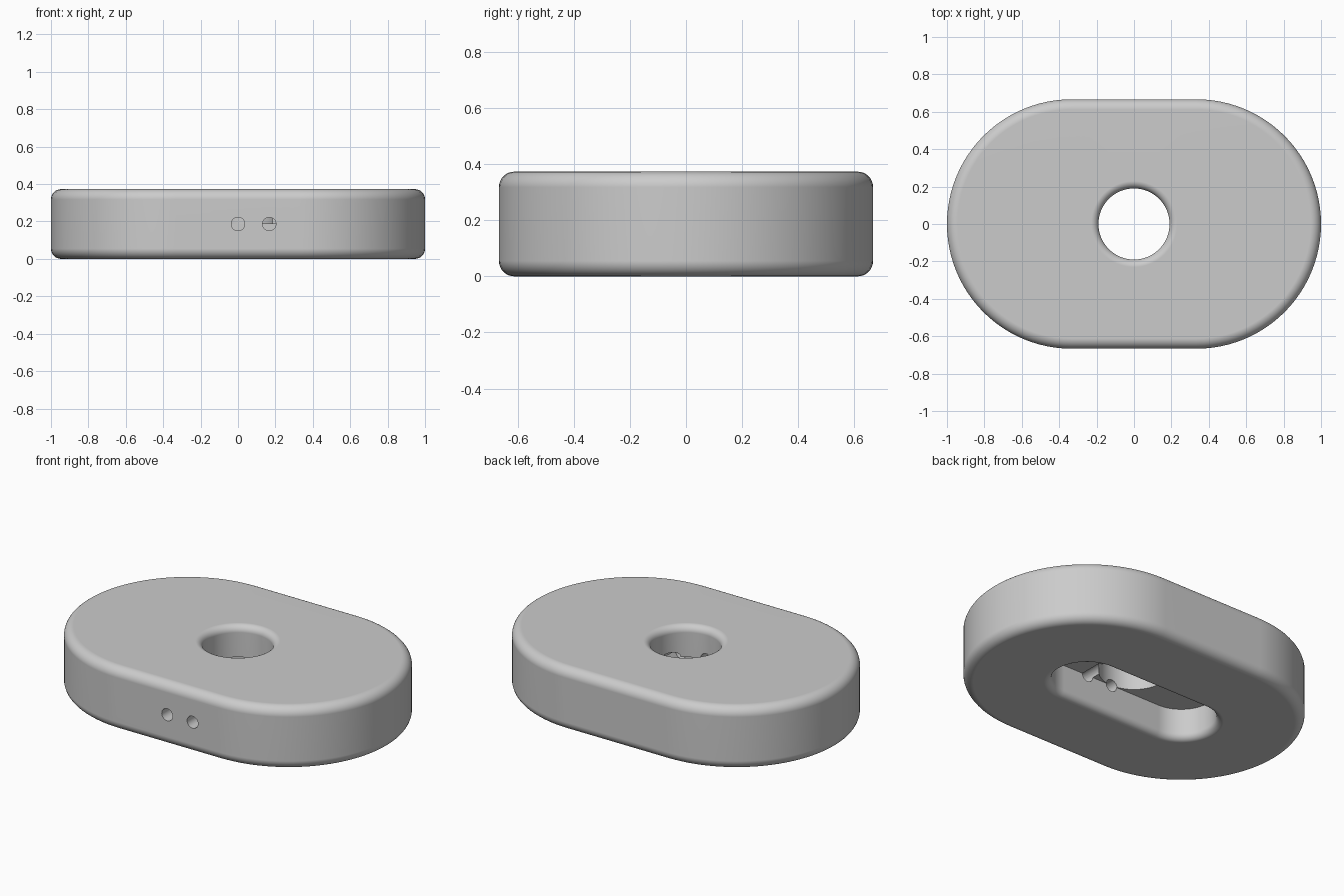
import bpy, bmesh, math

cube = bpy.data.objects.get("Cube")
if cube:
    bpy.data.objects.remove(cube)

HEIGHT = 0.373      # body thickness
HALF_RUN = 1 / 3    # half length of the straight sides
BODY_R = 2 / 3      # radius of the rounded ends
HOLE_R = 0.19       # round hole and slot share this radius
CEILING = 0.187     # height where the slot meets the round hole
ARC = 48            # segments per half circle
FILLET_STEPS = 8

grey = bpy.data.materials.new("light_grey")
grey.use_nodes = True
colour = (0.6, 0.6, 0.6, 1)
grey.diffuse_color = colour
grey.node_tree.nodes["Principled BSDF"].inputs["Base Color"].default_value = colour


def stadium(bm, run, radius, z):
    """Ring of vertices: two half circles joined by straight runs."""
    ring = []
    for side in (1, -1):
        for i in range(ARC + 1):
            a = math.pi * (i / ARC - 0.5)
            ring.append(bm.verts.new((side * (run + radius * math.cos(a)),
                                      side * radius * math.sin(a), z)))
    return ring


def fillet(run, radius, z, size, start):
    """Quarter-round profile points about a centre, turning anticlockwise."""
    turns = [math.radians(start + 90 * i / FILLET_STEPS) for i in range(FILLET_STEPS + 1)]
    return [(run, radius + size * math.cos(t), z + size * math.sin(t)) for t in turns]


# Closed cross-section: outer wall, top, round hole, ceiling, slot, underside
edge, lip = 0.055, 0.04
profile = fillet(HALF_RUN, BODY_R - edge, edge, edge, -90)
profile += fillet(HALF_RUN, BODY_R - edge, HEIGHT - edge, edge, 0)
profile += fillet(0, HOLE_R + lip, HEIGHT - lip, lip, 90)
profile += [(0, HOLE_R, CEILING), (HALF_RUN, HOLE_R, CEILING)]
profile += fillet(HALF_RUN, HOLE_R + lip, lip, lip, 180)

bm = bmesh.new()
rings = [stadium(bm, *point) for point in profile]
for a, b in zip(rings, rings[1:] + rings[:1]):
    for i in range(len(a)):
        j = (i + 1) % len(a)
        bm.faces.new((a[i], a[j], b[j], b[i]))
bmesh.ops.remove_doubles(bm, verts=bm.verts[:], dist=1e-5)
bmesh.ops.recalc_face_normals(bm, faces=bm.faces[:])
mesh = bpy.data.meshes.new("slotted_body")
bm.to_mesh(mesh)
bm.free()
body = bpy.data.objects.new("slotted_body", mesh)
bpy.context.collection.objects.link(body)
mesh.materials.append(grey)

# Two small channels from the front wall into the round hole
for x in (0, 0.167):
    bpy.ops.mesh.primitive_cylinder_add(vertices=32, radius=0.036, depth=0.7,
                                        location=(x, -0.4, HEIGHT / 2),
                                        rotation=(math.pi / 2, 0, 0))
    cutter = bpy.context.object
    cutter.name = "channel_cutter"
    cutter.hide_render = True
    cutter.data.materials.append(grey)
    cut = body.modifiers.new("channel", "BOOLEAN")
    cut.object = cutter
    cut.solver = "EXACT"
    bpy.ops.object.select_all(action="DESELECT")
    body.select_set(True)
    bpy.context.view_layer.objects.active = body
    bpy.ops.object.modifier_apply(modifier=cut.name)
    bpy.data.objects.remove(cutter)

# Smooth rounded walls, crisp corners, flat large faces
bpy.ops.object.shade_smooth_by_angle(angle=math.radians(30))
weighted = body.modifiers.new("flat_faces", "WEIGHTED_NORMAL")
weighted.keep_sharp = True
